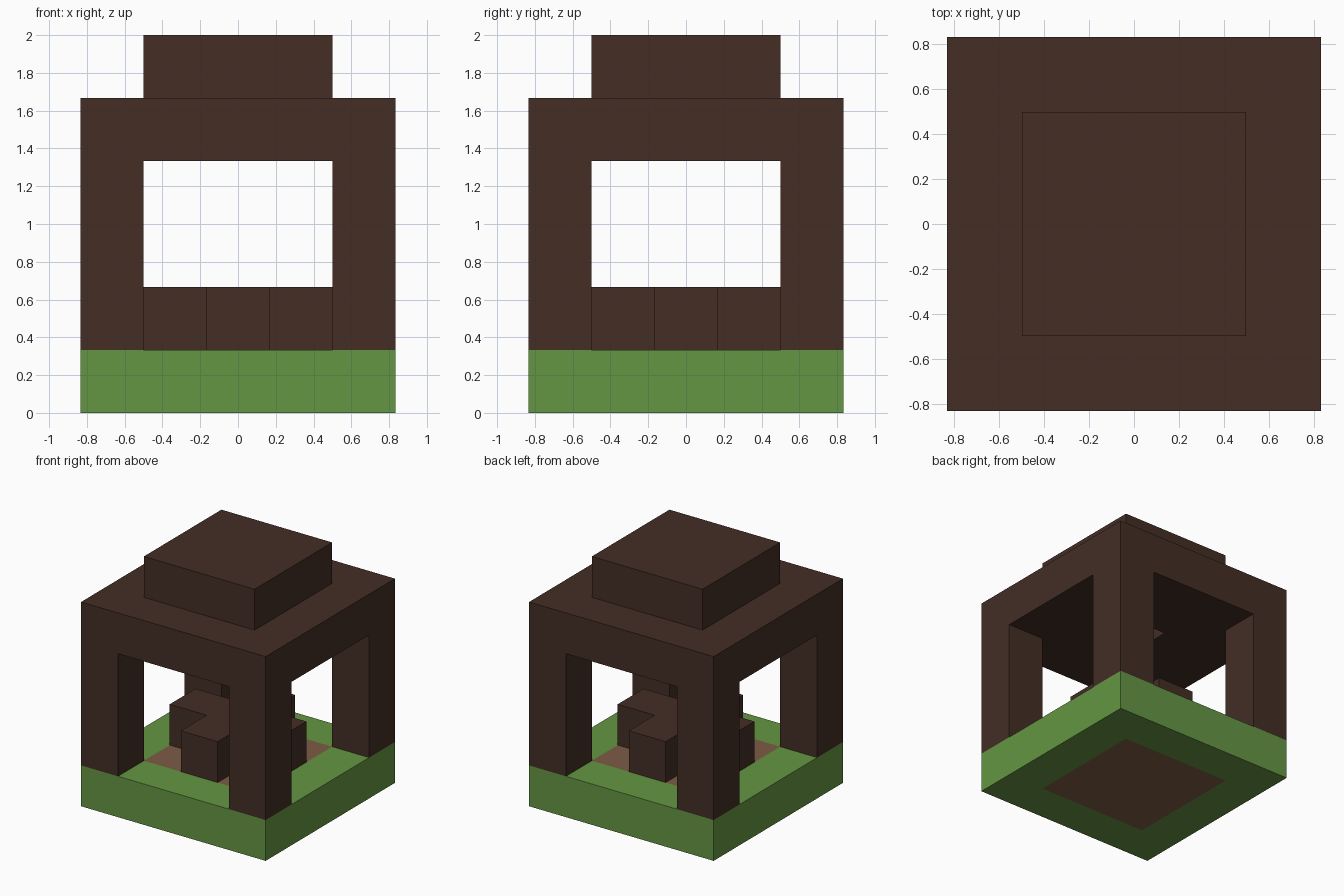
import bpy
import bmesh
from mathutils import Vector

if "Cube" in bpy.data.objects:
    bpy.data.objects.remove(bpy.data.objects["Cube"])

UNIT = 1 / 3          # edge of one block
GRID = 5              # blocks along each side of the footprint


def material(name, colour):
    mat = bpy.data.materials.new(name)
    mat.use_nodes = True
    rgba = (*colour, 1)
    mat.diffuse_color = rgba
    bsdf = mat.node_tree.nodes["Principled BSDF"]
    bsdf.inputs["Base Color"].default_value = rgba
    bsdf.inputs["Roughness"].default_value = 0.9
    return mat


def block_part(name, mat, layers, rule):
    """Closed solid of all blocks in the layers whose offset from the centre fits the rule."""
    half = GRID // 2
    span = range(-half, half + 1)
    cells = {(x, y, z) for z in layers for x in span for y in span if rule(x, y, z)}
    bm = bmesh.new()
    for cell in cells:
        centre = Vector(cell) + Vector((0, 0, 0.5))
        for axis in range(3):
            for sign in (-1, 1):
                step = Vector((0, 0, 0))
                step[axis] = sign
                if tuple(int(c) for c in Vector(cell) + step) in cells:
                    continue
                # Exposed side of this block
                u = Vector((0, 0, 0))
                u[(axis + 1) % 3] = 0.5
                v = step.cross(u)
                mid = centre + step / 2
                corners = (mid - u - v, mid + u - v, mid + u + v, mid - u + v)
                bm.faces.new([bm.verts.new(c * UNIT) for c in corners])
    bmesh.ops.remove_doubles(bm, verts=bm.verts[:], dist=0.001)
    bmesh.ops.recalc_face_normals(bm, faces=bm.faces[:])
    mesh = bpy.data.meshes.new(name)
    bm.to_mesh(mesh)
    bm.free()
    mesh.materials.append(mat)
    obj = bpy.data.objects.new(name, mesh)
    bpy.context.collection.objects.link(obj)
    return obj


def inner(x, y):
    return max(abs(x), abs(y)) <= 1


def frame_rule(x, y, z):
    if z < 4:                        # corner posts
        return abs(x) == 2 and abs(y) == 2
    if z == 4:                       # roof slab, open in the middle underneath
        return (x, y) != (0, 0)
    return inner(x, y)               # raised roof cap


grass = material("grass green", (0.130, 0.305, 0.056))
soil = material("soil brown", (0.205, 0.108, 0.060))
wood = material("dark wood", (0.056, 0.027, 0.0185))

# Ground: grass border around a soil bed
block_part("grass_border", grass, [0], lambda x, y, z: not inner(x, y))
block_part("soil_bed", soil, [0], lambda x, y, z: inner(x, y))

# Cross-shaped pile of blocks on the soil
block_part("cross_plinth", wood, [1], lambda x, y, z: abs(x) + abs(y) <= 1)

# Posts and stepped roof
block_part("posts_and_roof", wood, range(1, 6), frame_rule)
